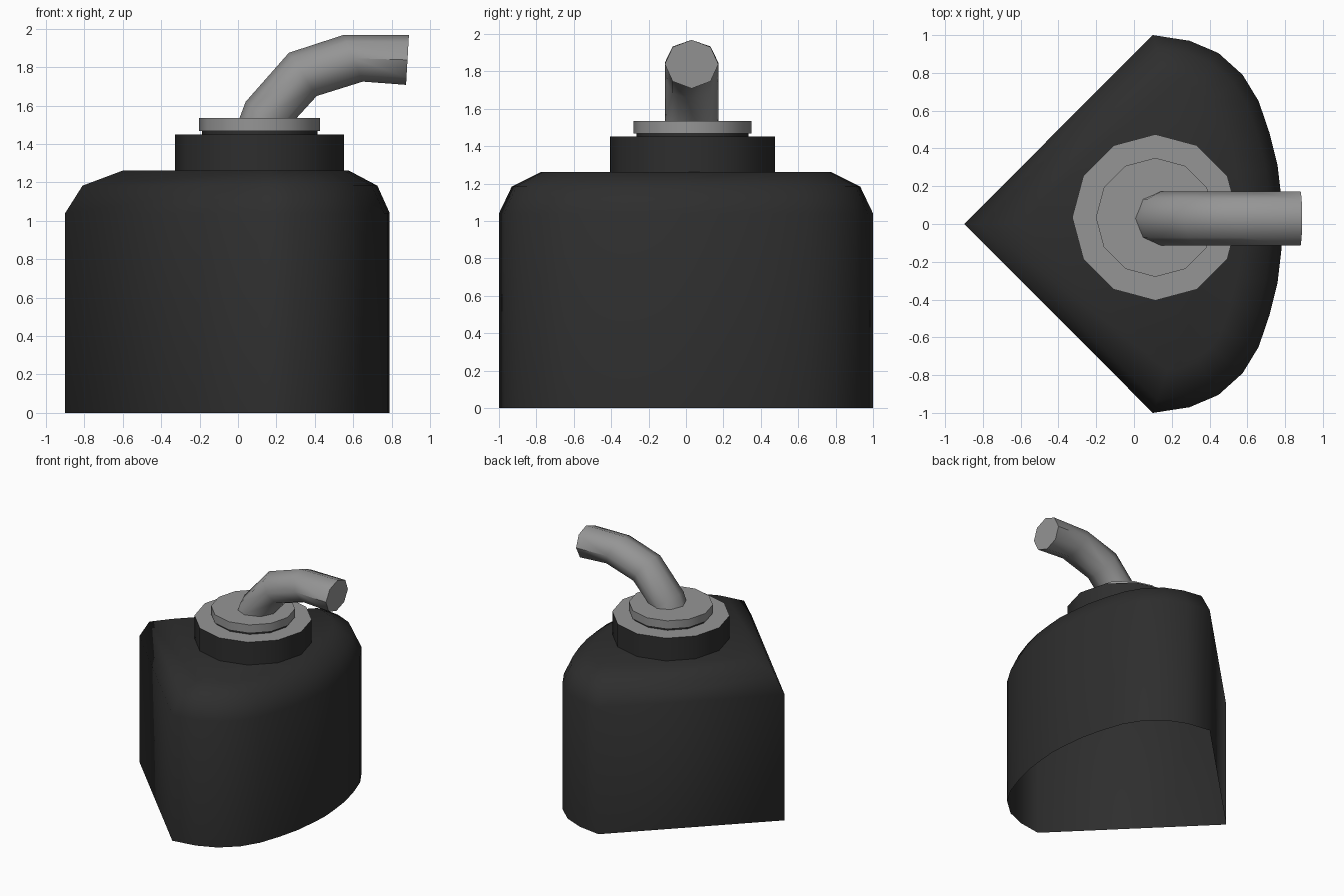
import bpy, bmesh, math
from mathutils import Vector

if "Cube" in bpy.data.objects:
    bpy.data.objects.remove(bpy.data.objects["Cube"])


def material(name, v):
    m = bpy.data.materials.new(name)
    m.diffuse_color = (v, v, v, 1)
    m.use_nodes = True
    m.node_tree.nodes["Principled BSDF"].inputs["Base Color"].default_value = m.diffuse_color
    return m


BLACK = material("black plastic", 0.027)
GREY = material("grey metal", 0.30)


def loft(name, rings, mats, cap_start, cap_end):
    """Skin a list of closed rings of 3D points."""
    bm = bmesh.new()
    loops = [[bm.verts.new(p) for p in r] for r in rings]
    n = len(rings[0])
    for a, b in zip(loops, loops[1:]):
        for i in range(n):
            j = (i + 1) % n
            bm.faces.new((a[i], a[j], b[j], b[i]))
    if cap_start:
        bm.faces.new(loops[0][::-1])
    if cap_end:
        bm.faces.new(loops[-1])
    bm.normal_update()
    me = bpy.data.meshes.new(name)
    bm.to_mesh(me)
    bm.free()
    ob = bpy.data.objects.new(name, me)
    bpy.context.collection.objects.link(ob)
    for m in mats:
        me.materials.append(m)
    return ob


def smooth(ob, angle):
    bpy.ops.object.select_all(action='DESELECT')
    ob.select_set(True)
    bpy.context.view_layer.objects.active = ob
    bpy.ops.object.shade_smooth_by_angle(angle=math.radians(angle))


def inset(pts, d):
    """Mitred inward offset of a counter-clockwise outline."""
    out = []
    for i, p in enumerate(pts):
        e1 = (p - pts[i - 1]).normalized()
        e2 = (pts[(i + 1) % len(pts)] - p).normalized()
        n1, n2 = Vector((-e1.y, e1.x)), Vector((-e2.y, e2.x))
        out.append(p + (n1 + n2) * d / (1 + n1.dot(n2)))
    return out


# Body: pointed on the left, bowed on the right, rounded top rim, open base
half = [(0.78, 0.14), (0.76, 0.31), (0.718, 0.48), (0.66, 0.65), (0.575, 0.79),
        (0.447, 0.905), (0.294, 0.97), (0.10, 1.0)]
outline = [Vector(p) for p in [(0.79, 0)] + half + [(-0.9, 0)]
           + [(x, -y) for x, y in reversed(half)]]
rings = [[(p.x, p.y, z) for p in inset(outline, d)]
         for d, z in [(0, 0), (0, 1.04), (0.064, 1.183), (0.213, 1.262)]]
body = loft("body", rings, [BLACK], False, True)
smooth(body, 180)


# Collar, neck and cap: twelve-sided discs sharing one centre
def disc(name, r, z0, z1, mats):
    ring = [(0.113 + r * math.cos(i * math.pi / 6), 0.035 + r * math.sin(i * math.pi / 6))
            for i in range(12)]
    ob = loft(name, [[(x, y, z) for x, y in ring] for z in (z0, z1)], mats, True, True)
    smooth(ob, 40)
    return ob


collar = disc("collar", 0.44, 1.25, 1.45, [BLACK, GREY])
for f in collar.data.polygons:
    f.material_index = 1 if f.normal.z > 0.5 else 0
disc("neck", 0.30, 1.44, 1.47, [BLACK])
disc("cap", 0.315, 1.467, 1.535, [GREY])

# Spout: eight-sided tube, each ring given by its upper and lower point (x, z)
path = [((-0.02, 1.46), (0.27, 1.46)), ((0.04, 1.62), (0.25, 1.475)),
        ((0.265, 1.875), (0.41, 1.65)), ((0.55, 1.968), (0.65, 1.725)),
        ((0.89, 1.968), (0.875, 1.708))]
rings = []
for (x1, z1), (x2, z2) in path:
    ring = []
    for i in range(8):
        a = i * math.pi / 4
        t = (1 - math.cos(a)) / 2
        ring.append((x1 + (x2 - x1) * t, 0.03 - 0.143 * math.sin(a), z1 + (z2 - z1) * t))
    rings.append(ring)
spout = loft("spout", rings, [GREY], True, True)
smooth(spout, 50)
